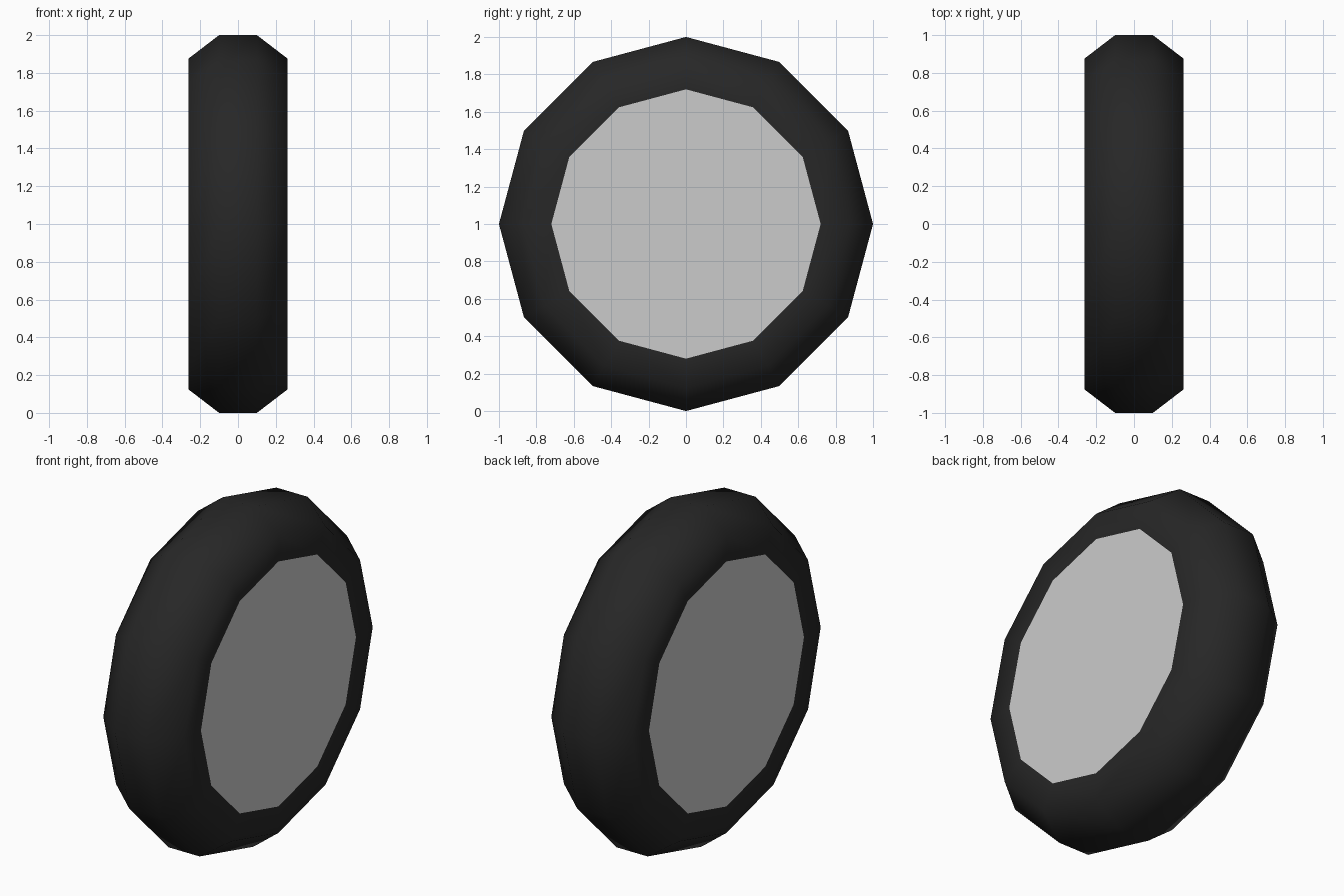
import bpy, bmesh
from math import cos, sin, tau

if "Cube" in bpy.data.objects:
    bpy.data.objects.remove(bpy.data.objects["Cube"])

SIDES = 12
HALF_W, HUB_R = 0.263, 0.72


def ring(bm, x, r):
    return [bm.verts.new((x, r * cos(tau * i / SIDES), 1 + r * sin(tau * i / SIDES)))
            for i in range(SIDES)]


def finish(bm, name, smooth, color=None):
    bmesh.ops.recalc_face_normals(bm, faces=bm.faces)
    for f in bm.faces:
        f.smooth = smooth
    mesh = bpy.data.meshes.new(name)
    bm.to_mesh(mesh)
    bm.free()
    obj = bpy.data.objects.new(name, mesh)
    bpy.context.collection.objects.link(obj)
    if color:
        mat = bpy.data.materials.new(name + "_rubber")
        mat.diffuse_color = color
        mat.use_nodes = True
        mat.node_tree.nodes["Principled BSDF"].inputs["Base Color"].default_value = mat.diffuse_color
        mesh.materials.append(mat)
    return obj


# Tyre: chamfered profile (x, radius) revolved around the axle
half = [(HALF_W, HUB_R), (HALF_W, 0.875), (0.1, 1.0)]
profile = half + [(-x, r) for x, r in reversed(half)]
bm = bmesh.new()
rings = [ring(bm, x, r) for x, r in profile]
for a, b in zip(rings, rings[1:]):
    for i in range(SIDES):
        j = (i + 1) % SIDES
        bm.faces.new((a[i], a[j], b[j], b[i]))
finish(bm, "tyre", True, (0.02, 0.02, 0.02, 1))

# Hub plates: flat discs flush with both sidewalls
for name, side in (("right_hub_plate", 1), ("left_hub_plate", -1)):
    bm = bmesh.new()
    verts = ring(bm, side * HALF_W, HUB_R)
    face = bm.faces.new(verts)
    face.normal_update()
    if face.normal.x * side < 0:
        face.normal_flip()
    for f in bm.faces:
        f.smooth = False
    mesh = bpy.data.meshes.new(name)
    bm.to_mesh(mesh)
    bm.free()
    bpy.context.collection.objects.link(bpy.data.objects.new(name, mesh))
